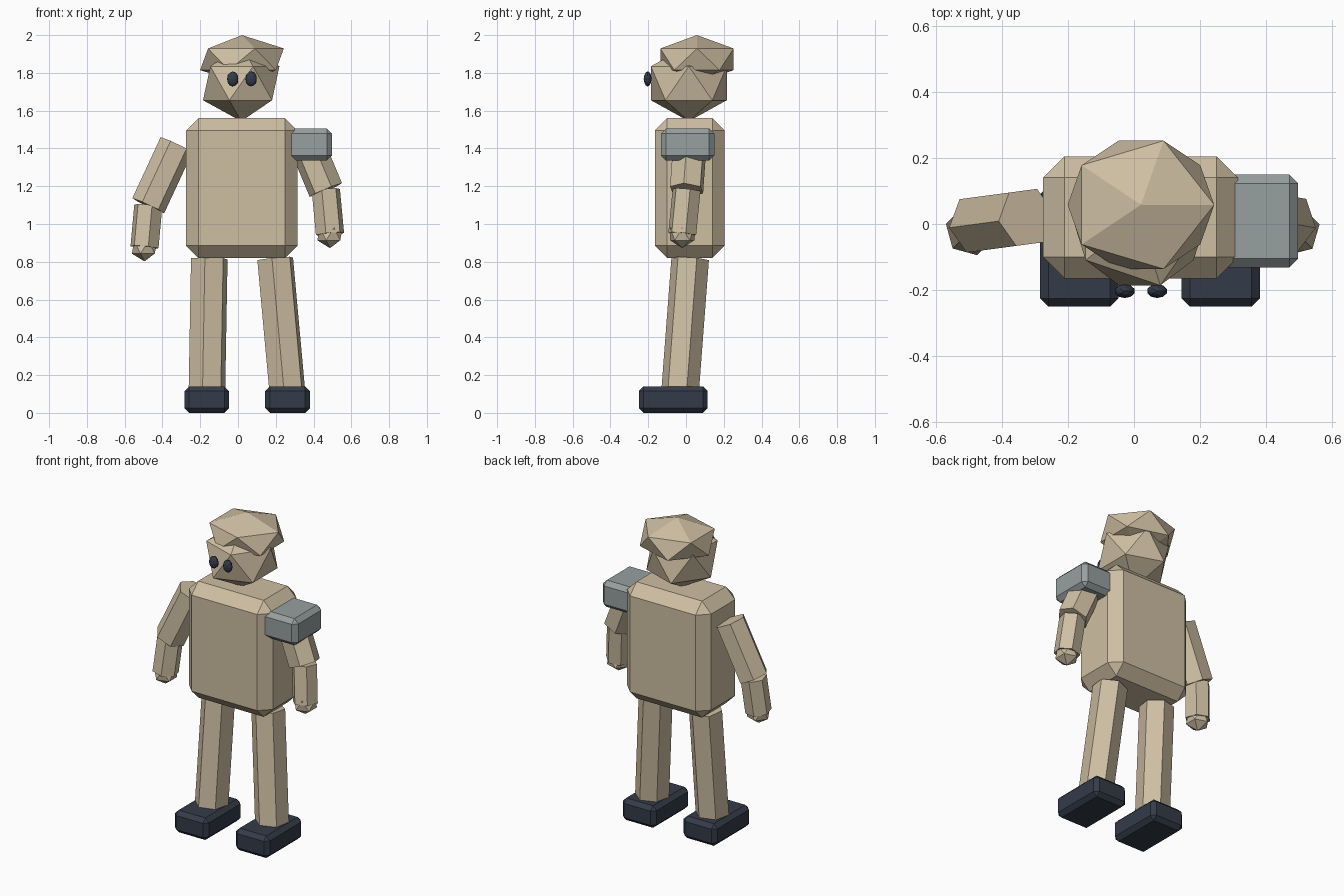
import bpy
import bmesh
from math import acos, atan2
from mathutils import Matrix, Vector

old = bpy.data.objects.get("Cube")
if old:
    bpy.data.objects.remove(old, do_unlink=True)


def material(name, rgb):
    mat = bpy.data.materials.new(name)
    mat.use_nodes = True
    mat.diffuse_color = (*rgb, 1)
    mat.node_tree.nodes["Principled BSDF"].inputs["Base Color"].default_value = (*rgb, 1)
    return mat


TAN = material("warm_tan", (0.62, 0.52, 0.365))
GREY = material("cool_grey", (0.31, 0.35, 0.35))
DARK = material("dark_navy", (0.034, 0.044, 0.066))


def finish(name, bm, mat):
    bmesh.ops.recalc_face_normals(bm, faces=bm.faces)
    mesh = bpy.data.meshes.new(name)
    bm.to_mesh(mesh)
    bm.free()
    mesh.materials.append(mat)
    obj = bpy.data.objects.new(name, mesh)
    bpy.context.collection.objects.link(obj)
    return obj


def chamfer_box(name, low, high, cut, mat):
    """Box between two corners with every edge chamfered."""
    low, high = Vector(low), Vector(high)
    bm = bmesh.new()
    bmesh.ops.create_cube(bm, size=1, matrix=Matrix.Translation((low + high) / 2)
                          @ Matrix.Diagonal((*(high - low), 1)))
    bmesh.ops.bevel(bm, geom=bm.edges[:], offset=cut, segments=1,
                    affect='EDGES', profile=0.5)
    finish(name, bm, mat)


def ball(name, center, radii, mat, detail=1):
    """Faceted icosphere stretched along the axes."""
    bm = bmesh.new()
    bmesh.ops.create_icosphere(bm, subdivisions=detail, radius=1,
                               matrix=Matrix.Translation(center)
                               @ Matrix.Diagonal((*radii, 1)))
    finish(name, bm, mat)


def limb(name, bottom, top, radius):
    """Hexagonal rod whose corners follow the direction of its lean."""
    bottom, top = Vector(bottom), Vector(top)
    axis = top - bottom
    lean = atan2(axis.y, axis.x)
    tilt = acos(axis.z / axis.length)
    bm = bmesh.new()
    ring = [Matrix.Rotation(lean, 3, 'Z') @ Matrix.Rotation(tilt, 3, 'Y')
            @ Matrix.Rotation(acos(0.5) * i, 3, 'Z') @ Vector((radius, 0, 0))
            for i in range(6)]
    lower = [bm.verts.new(bottom + v) for v in ring]
    upper = [bm.verts.new(top + v) for v in ring]
    bm.faces.new(lower[::-1])
    bm.faces.new(upper)
    for i in range(6):
        j = (i + 1) % 6
        bm.faces.new((lower[i], lower[j], upper[j], upper[i]))
    finish(name, bm, TAN)


# Body and head
chamfer_box("torso", (-0.275, -0.165, 0.82), (0.315, 0.205, 1.56), 0.065, TAN)
ball("head", (0.017, 0.015, 1.745), (0.226, 0.236, 0.201), TAN)
ball("hair", (0.021, 0.058, 1.872), (0.248, 0.228, 0.128), TAN)
for side, x in (("right", -0.028), ("left", 0.07)):
    ball(side + "_eye", (x, -0.203, 1.768), (0.031, 0.021, 0.04), DARK, 2)

# Arms: shoulder, elbow and wrist points
arms = {
    "right": ((-0.325, 0.02, 1.42), (-0.475, 0, 1.097), (-0.495, -0.02, 0.877)),
    "left": ((0.365, 0.02, 1.42), (0.465, 0.003, 1.18), (0.487, -0.02, 0.947)),
}
for side, (shoulder, elbow, wrist) in arms.items():
    limb(side + "_upper_arm", elbow, shoulder, 0.094)
    limb(side + "_forearm", wrist, elbow, 0.077)
    ball(side + "_hand", wrist, (0.075, 0.075, 0.075), TAN)
chamfer_box("shoulder_pad", (0.225, -0.132, 1.335), (0.497, 0.15, 1.505), 0.027, GREY)

# Legs and feet
for side, hip, ankle in (("right", -0.152, -0.165), ("left", 0.197, 0.263)):
    limb(side + "_leg", (ankle, -0.033, 0.09), (hip, 0.022, 0.815), 0.101)
    chamfer_box(side + "_foot", (ankle - 0.119, -0.25, 0), (ankle + 0.118, 0.115, 0.14),
                0.025, DARK)
